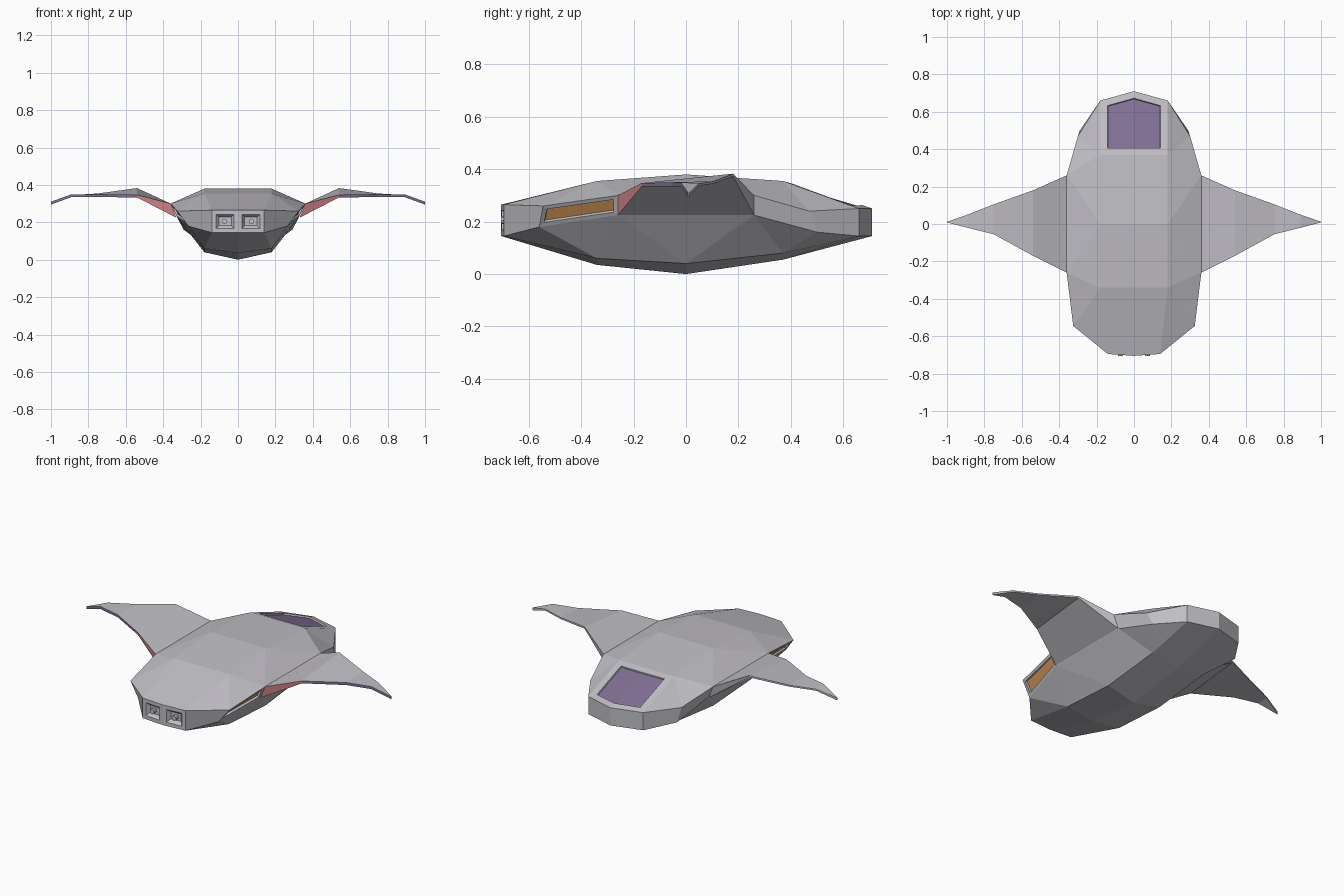
import bpy, bmesh
from mathutils import Vector

if "Cube" in bpy.data.objects:
    bpy.data.objects.remove(bpy.data.objects["Cube"])


def material(name, rgb):
    m = bpy.data.materials.new(name)
    m.diffuse_color = (*rgb, 1)
    m.use_nodes = True
    m.node_tree.nodes["Principled BSDF"].inputs["Base Color"].default_value = m.diffuse_color
    return m


MATS = [material("hull_grey", (0.53, 0.52, 0.56)),
        material("dark_violet", (0.22, 0.16, 0.30)),
        material("orange_panel", (0.68, 0.32, 0.10)),
        material("red_panel", (0.75, 0.27, 0.30))]


def finish(name, bm):
    me = bpy.data.meshes.new(name)
    bm.to_mesh(me)
    bm.free()
    for m in MATS:
        me.materials.append(m)
    ob = bpy.data.objects.new(name, me)
    bpy.context.collection.objects.link(ob)
    return ob


def inset(bm, faces, width, depth, mat=0):
    bmesh.ops.inset_region(bm, faces=faces, thickness=width, depth=0,
                           use_even_offset=True)
    if depth:
        bmesh.ops.inset_region(bm, faces=faces, thickness=0.002, depth=-depth,
                               use_even_offset=True)
    for f in faces:
        f.material_index = mat


# Half-hull control points: upper rim U, lower rim L, deck T, belly B, keel K
P = {
    "N0": (0, -.705, .265), "N1": (.14, -.695, .265),
    "M0": (0, -.705, .145), "M1": (.14, -.695, .145),
    "U1": (.325, -.545, .26), "U2": (.36, -.26, .30), "U3": (.36, .26, .30),
    "U4": (.30, .47, .24), "U5": (.18, .66, .25), "U6": (0, .71, .25),
    "L1": (.265, -.56, .18), "L2": (.325, -.26, .225), "L3": (.325, .26, .225),
    "L4": (.29, .50, .16), "L5": (.18, .66, .145), "L6": (0, .71, .145),
    "T1": (.18, -.34, .355), "T2": (.18, 0, .38), "T3": (.18, .37, .355),
    "C1": (0, -.34, .355), "C2": (0, 0, .38), "C3": (0, .37, .355),
    "B1": (.18, -.34, .06), "B2": (.18, 0, .04), "B3": (.18, .37, .08),
    "K1": (0, -.34, .035), "K2": (0, 0, 0), "K3": (0, .37, .055),
}
PLATES = """N0 N1 T1 C1|C1 T1 T2 C2|C2 T2 T3 C3|N1 U1 T1|U1 U2 T1|U2 T2 T1
|U2 U3 T2|U3 T3 T2|U3 U4 T3|U4 U5 T3|N1 M1 L1 U1|U2 L2 L3 U3|U3 L3 L4 U4
|U4 L4 L5 U5|U5 L5 L6 U6|M1 B1 L1|L1 B1 L2|L2 B1 B2|L2 B2 L3|L3 B2 B3
|L3 B3 L4|L4 B3 L5|M0 K1 B1 M1|K1 K2 B2 B1|K2 K3 B3 B2|K3 L6 L5 B3"""
SPECIAL = {"window": "C3 T3 U5 U6", "side": "U1 L1 L2 U2", "gun": "N0 M0 M1 N1"}

# Hull, both halves
bm = bmesh.new()
verts, marked = {}, {k: [] for k in SPECIAL}


def vert(key, side):
    x, y, z = P[key]
    k = (key, side if x else 1)
    if k not in verts:
        verts[k] = bm.verts.new((x * side, y, z))
    return verts[k]


for side in (1, -1):
    for plate in PLATES.split("|"):
        bm.faces.new([vert(k, side) for k in plate.split()])
    for name, plate in SPECIAL.items():
        marked[name].append(bm.faces.new([vert(k, side) for k in plate.split()]))
bmesh.ops.recalc_face_normals(bm, faces=bm.faces[:])
inset(bm, marked["window"], .038, .008, 1)          # cockpit glazing
for f in marked["side"]:
    inset(bm, [f], .016, .012, 2)                   # side intakes
for f in marked["gun"]:                             # square gun recesses
    inset(bm, [f], .022, 0)
    bmesh.ops.inset_region(bm, faces=[f], thickness=.022, depth=-.02)
finish("hull", bm)

# Gun barrels in the nose recesses
for side, label in ((1, "right"), (-1, "left")):
    bpy.ops.mesh.primitive_cylinder_add(vertices=8, radius=.014, depth=.03,
                                        location=(.072 * side, -.69, .205),
                                        rotation=(1.5708, 0, 0))
    bpy.context.object.name = "gun_barrel_" + label

# Wings: x, front (y, top z, bottom z), back (y, top z, bottom z)
RIBS = [(.36, -.26, .30, .225, .26, .30, .225),
        (.54, -.17, .347, .333, .18, .383, .372),
        (.75, -.055, .35, .335, .105, .354, .345),
        (.89, -.02, .35, .335, .05, .346, .337),
        (1.0, .008, .31, .295, .012, .31, .295)]
for side, label in ((1, "right"), (-1, "left")):
    bm = bmesh.new()
    rings = []
    for x, fy, ft, fb, by, bt, bb in RIBS:
        low = .33 if x == .36 else x        # root leans in with the hull side
        rings.append([bm.verts.new(Vector((px * side, y, z))) for px, y, z in
                      ((x, fy, ft), (x, by, bt), (low, by, bb), (low, fy, fb))])
    for i, (a, b) in enumerate(zip(rings, rings[1:])):
        for j in range(4):
            k = (j + 1) % 4
            f = bm.faces.new((a[j], a[k], b[k], b[j]))
            if j == 3:                      # coloured leading edge
                f.material_index = 3 if i == 0 else 1
    bm.faces.new(rings[0])
    bm.faces.new(rings[-1])
    bmesh.ops.recalc_face_normals(bm, faces=bm.faces[:])
    finish("wing_" + label, bm)
